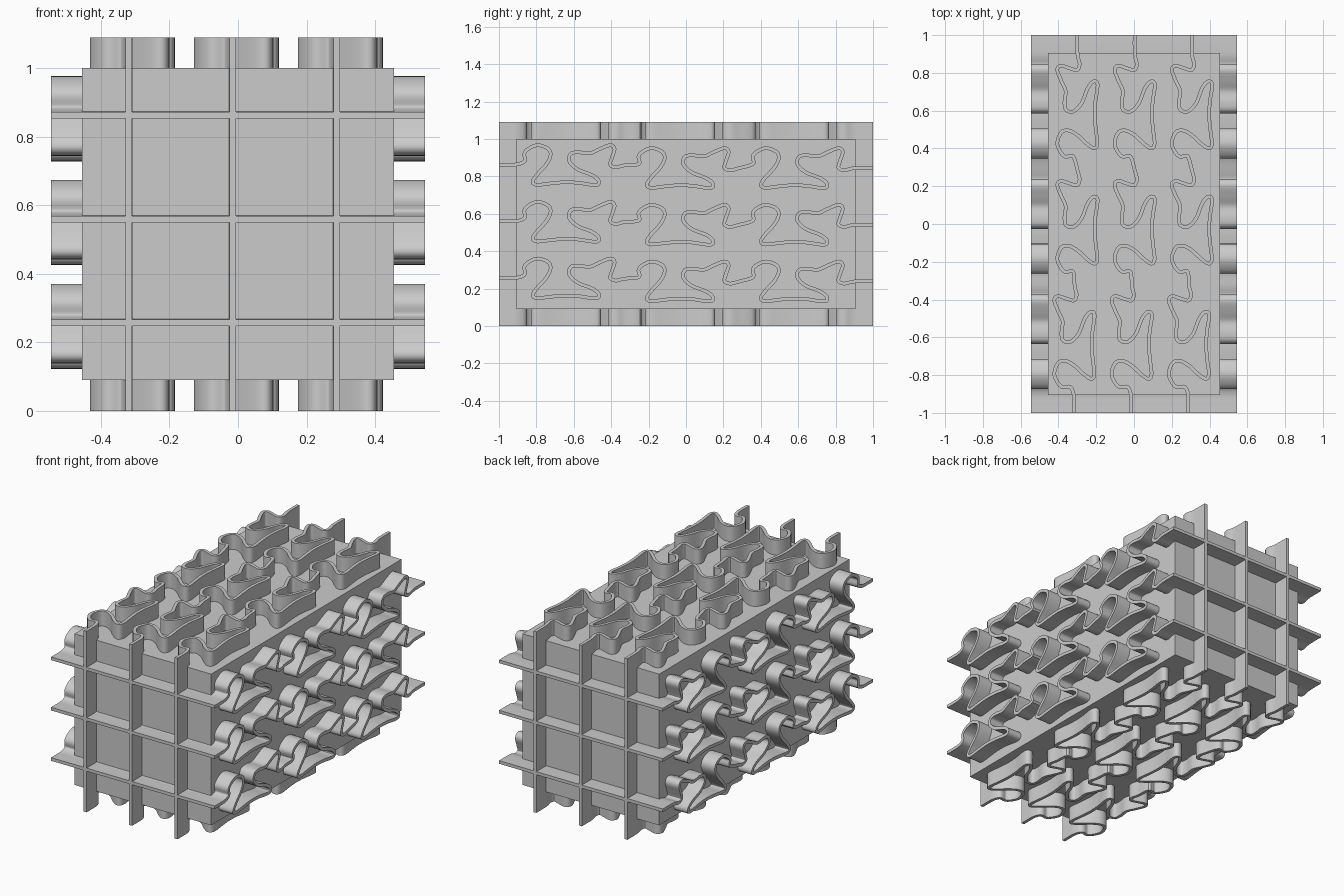
import bpy
import bmesh
import math
from mathutils import Vector

old = bpy.data.objects.get("Cube")
if old:
    bpy.data.objects.remove(old, do_unlink=True)

HALF = 0.545          # half width and half height over the ribbons
CORE = 0.455          # half width and half height of the block
PITCH = 0.303         # spacing between ribbons
PERIOD = 0.61         # repeat length of the wave
THICK = 0.019

grey = bpy.data.materials.new("plain_grey")
grey.use_nodes = True
colour = (0.6, 0.6, 0.6, 1.0)
grey.diffuse_color = colour
grey.node_tree.nodes["Principled BSDF"].inputs["Base Color"].default_value = colour

# One repeat of the meandering ribbon: (distance along y, sideways offset)
WAVE = [
    (-.862, .02), (-.864, .06), (-.837, .088), (-.79, .104), (-.735, .083),
    (-.725, .045), (-.75, -.003), (-.795, -.052), (-.82, -.092), (-.795, -.108),
    (-.72, -.1), (-.645, -.094), (-.57, -.098), (-.505, -.108), (-.47, -.106),
    (-.468, -.083), (-.505, -.055), (-.58, -.025), (-.624, .018), (-.616, .058),
    (-.575, .066), (-.515, .06), (-.462, .083), (-.405, .104), (-.382, .085),
    (-.395, .04), (-.405, 0), (-.375, -.014), (-.33, -.004),
]


def ribbon_path():
    """Straight lead-in, three repeats of the wave, straight lead-out."""
    path = [Vector((-1, 0)), Vector((-.95, 0)), Vector((-.9, .002))]
    for i in range(3):
        drop = 0.016 if i else 0
        path += [Vector((y + i * PERIOD, s - drop)) for y, s in WAVE]
    return path + [Vector((.94, -.018)), Vector((1, -.018))]


def smooth_path(points, steps=5):
    """Sample a smooth spline through the points."""
    pts = [points[0] * 2 - points[1]] + points + [points[-1] * 2 - points[-2]]
    out = []
    for a, b, c, d in zip(pts, pts[1:], pts[2:], pts[3:]):
        for k in range(steps):
            t = k / steps
            out.append((b * 2 + (c - a) * t + (a * 2 - b * 5 + c * 4 - d) * t ** 2
                        + (b * 3 - a - c * 3 + d) * t ** 3) / 2)
    return out + [points[-1]]


def finish(name, bm):
    mesh = bpy.data.meshes.new(name)
    bm.to_mesh(mesh)
    bm.free()
    mesh.materials.append(grey)
    obj = bpy.data.objects.new(name, mesh)
    bpy.context.collection.objects.link(obj)
    bpy.ops.object.select_all(action='DESELECT')
    obj.select_set(True)
    bpy.context.view_layer.objects.active = obj
    return obj


def ribbon(name, path, place):
    """Sweep the path across the block, then give it thickness."""
    bm = bmesh.new()
    rows = [[bm.verts.new(place(p, side)) for side in (-HALF, HALF)] for p in path]
    for (a, b), (c, d) in zip(rows, rows[1:]):
        bm.faces.new((a, b, d, c))
    obj = finish(name, bm)
    solid = obj.modifiers.new("thickness", 'SOLIDIFY')
    solid.thickness = THICK
    solid.offset = 0
    bpy.ops.object.convert(target='MESH')
    bpy.ops.object.shade_smooth_by_angle(angle=math.radians(35))


# Solid block in the middle
bm = bmesh.new()
bmesh.ops.create_cube(bm, size=2)
bmesh.ops.scale(bm, vec=(CORE, 0.905, CORE), verts=bm.verts)
bmesh.ops.translate(bm, vec=(0, 0, HALF), verts=bm.verts)
finish("core_block", bm)

# Three level ribbons through the sides, three upright ones through top and bottom
path = smooth_path(ribbon_path())
for i, label in enumerate(("first", "second", "third")):
    shift = (i - 1) * PITCH
    ribbon(label + "_level_ribbon", path,
           lambda p, side: (side, p.x, HALF + 0.015 + shift + p.y))
    ribbon(label + "_upright_ribbon", path,
           lambda p, side: (shift - 0.015 - p.y, p.x, HALF + side))
